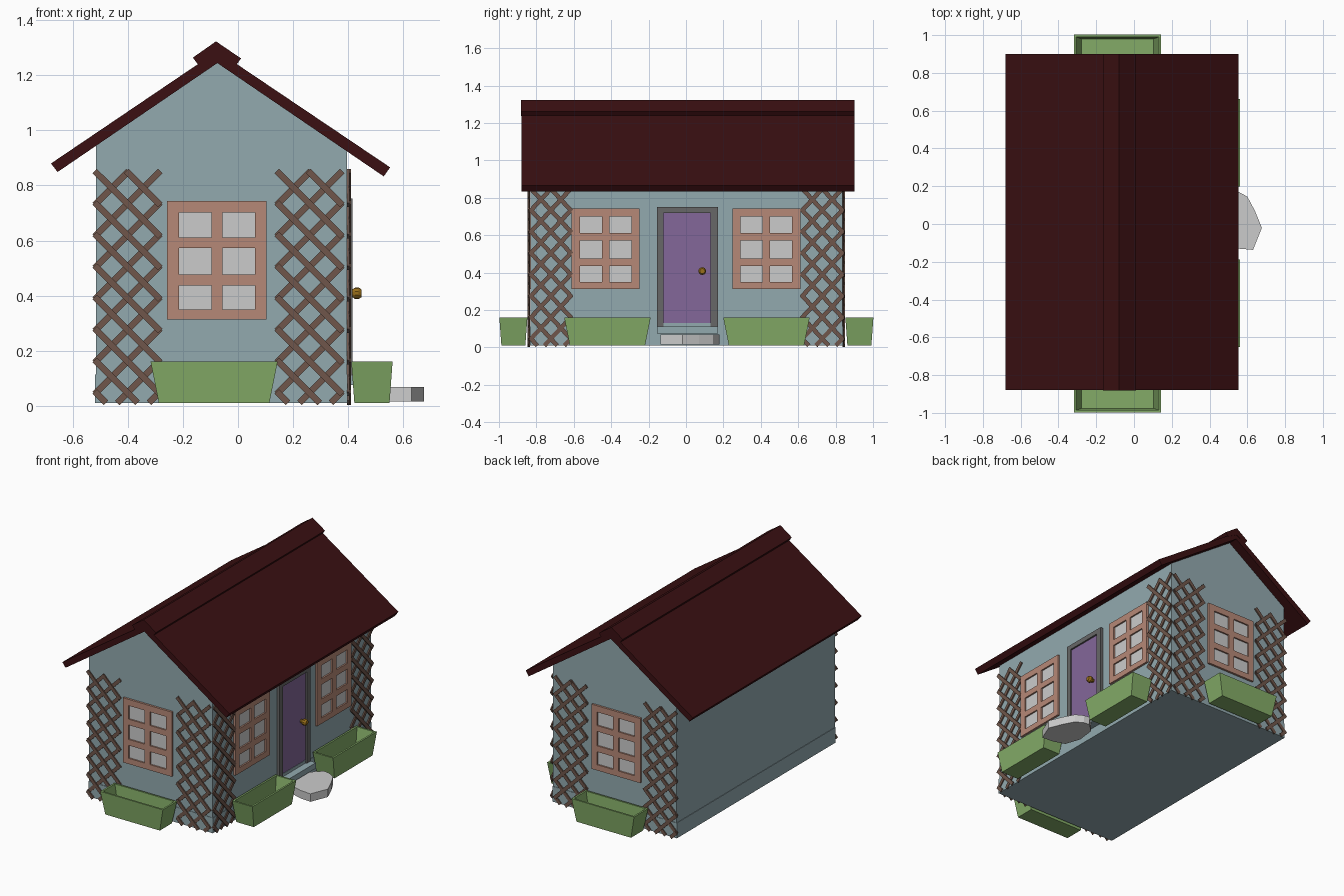
import bpy, bmesh, math
from mathutils import Vector, Matrix

if "Cube" in bpy.data.objects:
    bpy.data.objects.remove(bpy.data.objects["Cube"])

COL = dict(wall=(.29, .40, .43), roof=(.043, .005, .006), wood=(.47, .25, .185), door=(.23, .137, .32),
           frame=(.137, .137, .137), planter=(.23, .41, .137), lattice=(.16, .094, .07), brass=(.32, .16, .01),
           stone=(.62, .62, .62))
MATS = {}
for n, c in COL.items():
    MATS[n] = bpy.data.materials.new(n)
    MATS[n].diffuse_color = (*c, 1)

# Wall frames: local (along wall, outward from wall, up) -> world
FRONT = Matrix(((1, 0, 0, 0), (0, -1, 0, -.832), (0, 0, 1, 0), (0, 0, 0, 1)))
BACK = Matrix(((1, 0, 0, 0), (0, 1, 0, .836), (0, 0, 1, 0), (0, 0, 0, 1)))
RIGHT = Matrix(((0, 1, 0, .396), (1, 0, 0, 0), (0, 0, 1, 0), (0, 0, 0, 1)))
WORLD = Matrix.Identity(4)


def finish(name, bm, mat=None, frame=WORLD):
    bm.transform(frame)
    bmesh.ops.recalc_face_normals(bm, faces=bm.faces)
    me = bpy.data.meshes.new(name)
    bm.to_mesh(me)
    bm.free()
    ob = bpy.data.objects.new(name, me)
    bpy.context.collection.objects.link(ob)
    if mat:
        me.materials.append(MATS[mat])
    return ob


def box(bm, a0, a1, b0, b1, z0, z1):
    m = Matrix.Translation(((a0 + a1) / 2, (b0 + b1) / 2, (z0 + z1) / 2)) @ Matrix.Diagonal((a1 - a0, b1 - b0, z1 - z0, 1))
    bmesh.ops.create_cube(bm, size=1, matrix=m)


def loft(bm, rings):
    """Skin a list of equal-length point rings and cap both ends."""
    vs = [[bm.verts.new(p) for p in r] for r in rings]
    n = len(vs[0])
    for r, s in zip(vs, vs[1:]):
        for i in range(n):
            bm.faces.new((r[i], r[(i + 1) % n], s[(i + 1) % n], s[i]))
    bm.faces.new(vs[0])
    bm.faces.new(vs[-1])


def extrude_y(name, profile, y0, y1, mat):
    bm = bmesh.new()
    loft(bm, [[(x, y, z) for x, z in profile] for y in (y0, y1)])
    return finish(name, bm, mat)


# House body, plinth
extrude_y("house_walls", [(-.517, .1), (.396, .1), (.396, .926), (-.073, 1.25), (-.517, .947)], -.832, .836, "wall")
bm = bmesh.new()
box(bm, -.52, .399, -.835, .839, .01, .112)
finish("plinth", bm, "wall")

# Roof slab and ridge cap
extrude_y("roof", [(-.68, .88), (-.075, 1.289), (.553, .866), (.53, .833), (-.075, 1.245), (-.656, .849)], -.88, .9, "roof")
extrude_y("ridge_cap", [(-.164, 1.265), (-.08, 1.324), (.011, 1.262), (-.006, 1.238), (-.077, 1.275), (-.144, 1.238)],
          -.881, .901, "roof")


def rect(a0, a1, b0, b1, z):
    return [(a0, b0, z), (a1, b0, z), (a1, b1, z), (a0, b1, z)]


def window(name, frame, c):
    bm = bmesh.new()
    w = .181
    for a0, a1 in ((-w, -.138), (-.02, .02), (.138, w)):       # stiles
        box(bm, c + a0, c + a1, -.005, .014, .312, .743)
    for z0, z1 in ((.312, .35), (.436, .476), (.572, .611), (.701, .743)):   # rails
        for a0, a1 in ((-.138, -.02), (.02, .138)):
            box(bm, c + a0, c + a1, -.005, .014, z0, z1)
    finish(name + "_frame", bm, "wood", frame)
    bm = bmesh.new()
    box(bm, c - .15, c + .15, -.004, .004, .33, .72)
    finish(name + "_glass", bm, None, frame)


def planter(name, frame, c):
    bm = bmesh.new()
    w, b0, b1 = .231, .016, .166
    loft(bm, [rect(c - w + .03, c + w - .03, b0 + .011, b1 - .011, .01),
              rect(c - w, c + w, b0, b1, .16),
              rect(c - w + .012, c + w - .012, b0 + .012, b1 - .012, .16),
              rect(c - w + .04, c + w - .04, b0 + .022, b1 - .022, .03)])
    finish(name, bm, "planter", frame)


def lattice(name, frame, a0, a1, z0=.014, z1=.848, pz=.1145):
    """Two layers of diagonal slats, two diamonds wide, clipped to the panel."""
    bm = bmesh.new()
    k = 2 * pz / (a1 - a0)
    for s, layer in ((1, .005), (-1, .011)):
        for i in range(-3, 11):
            # centre line z = zc + s*k*(a-a0)
            zc = z1 - i * pz
            ts = sorted(((z0 - zc) / (s * k), (z1 - zc) / (s * k)))
            t0, t1 = max(0, ts[0]), min(a1 - a0, ts[1])
            if t1 - t0 < .02:
                continue
            p, q = (Vector((a0 + t, layer, zc + s * k * t)) for t in (t0, t1))
            m = (Matrix.Translation((p + q) / 2) @ Matrix.Rotation(-math.atan2(s * k, 1), 4, 'Y')
                 @ Matrix.Diagonal(((q - p).length + .012, .008, .023, 1)))
            bmesh.ops.create_cube(bm, size=1, matrix=m)
    finish(name, bm, "lattice", frame)


# Gable ends carry the same fittings
for side, fr in (("front", FRONT), ("back", BACK)):
    window(side + "_window", fr, -.077)
    planter(side + "_planter", fr, -.087)
    lattice(side + "_trellis_left", fr, -.517, -.287)
    lattice(side + "_trellis_right", fr, .145, .375)

# Door side
for tag, s in (("near", -1), ("far", 1)):
    window("side_window_" + tag, RIGHT, s * .43)
    planter("side_planter_" + tag, RIGHT, .005 + s * .425)
lattice("side_trellis_near", RIGHT, -.829, -.616)
lattice("side_trellis_far", RIGHT, .622, .835)

# Door, frame, knob
bm = bmesh.new()
for a0, a1, z0, z1 in ((-.155, -.12, .11, .752), (.131, .171, .11, .752), (-.12, .131, .72, .752)):
    box(bm, a0, a1, -.005, .02, z0, z1)
finish("door_frame", bm, "frame", RIGHT)
bm = bmesh.new()
box(bm, -.12, .131, -.005, .009, .132, .72)
finish("door", bm, "door", RIGHT)
bm = bmesh.new()
for r1, r2, x0, x1 in ((.012, .012, .008, .025), (.014, .021, .02, .03), (.021, .021, .03, .043), (.021, .014, .043, .053)):
    m = Matrix.Translation((.087, (x0 + x1) / 2, .408)) @ Matrix.Rotation(-math.pi / 2, 4, 'X')
    bmesh.ops.create_cone(bm, cap_ends=True, segments=10, radius1=r1, radius2=r2, depth=x1 - x0, matrix=m)
finish("door_knob", bm, "brass", RIGHT)

# Doorstep and stepping stone
bm = bmesh.new()
box(bm, -.155, .171, 0, .06, .075, .112)
box(bm, -.12, .131, -.005, .012, .11, .132)
finish("doorstep", bm, "wall", RIGHT)
pts = [(.51, .178), (.55, .172), (.60, .145), (.64, .07), (.677, -.02), (.63, -.137), (.55, -.13), (.47, -.105), (.435, 0), (.45, .12)]
bm = bmesh.new()
loft(bm, [[(x, y, z) for x, y in pts] for z in (.015, .068)])
finish("stepping_stone", bm, "stone")

for m in bpy.data.materials:
    if m.users and not m.is_grease_pencil:
        m.use_nodes = True
        m.node_tree.nodes["Principled BSDF"].inputs["Base Color"].default_value = m.diffuse_color
